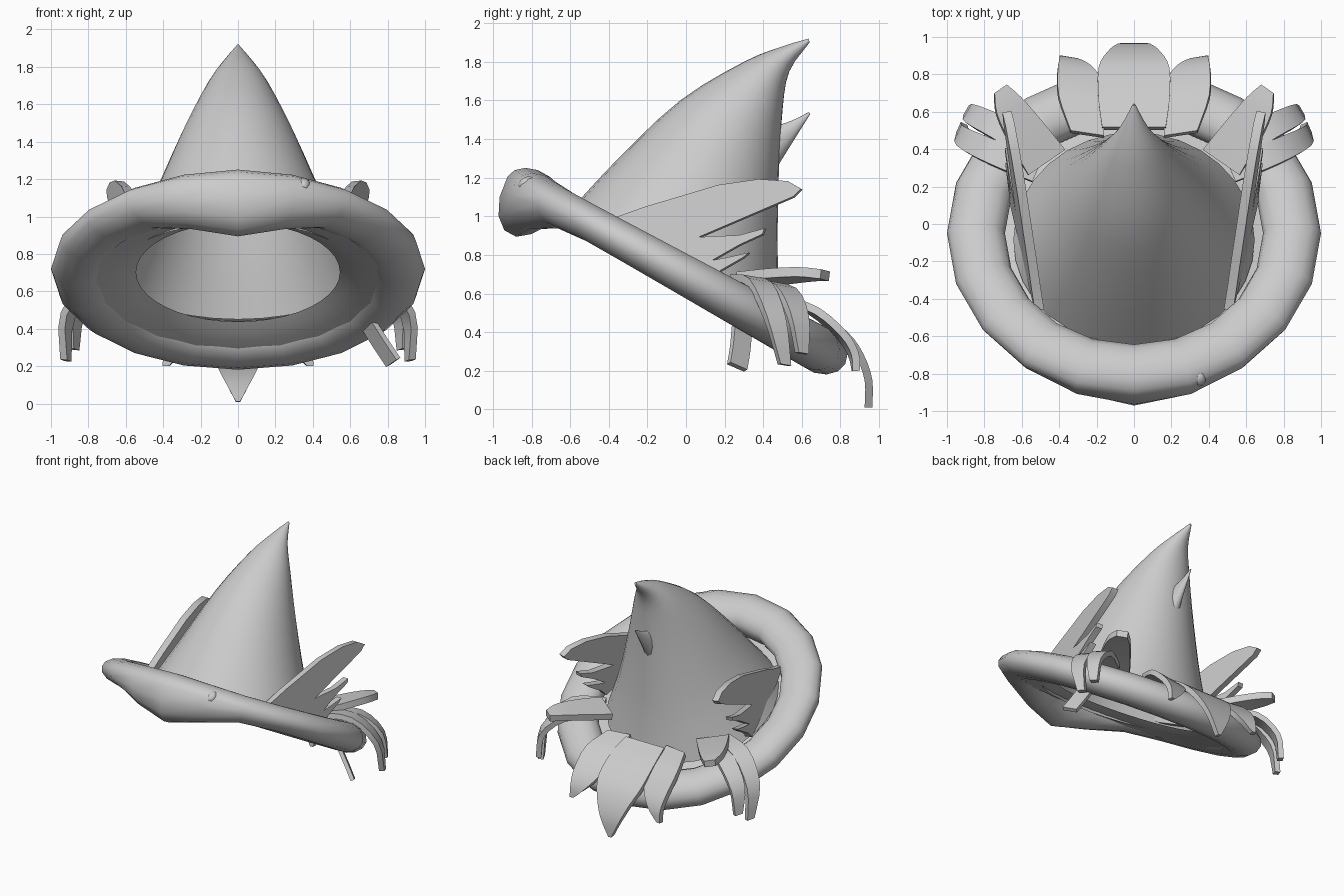
import bpy, bmesh, math
from mathutils import Vector, Matrix

if "Cube" in bpy.data.objects:
    bpy.data.objects.remove(bpy.data.objects["Cube"])

grey = bpy.data.materials.new("plain_grey")
grey.use_nodes = True
grey.diffuse_color = (0.6, 0.6, 0.6, 1)
grey.node_tree.nodes["Principled BSDF"].inputs["Base Color"].default_value = (0.6, 0.6, 0.6, 1)

# Frame of the tilted brim: backward along the brim, and its normal
TILT = math.radians(29)
CENTRE = Vector((0, -0.05, 0.72))
ALONG = Vector((0, math.cos(TILT), -math.sin(TILT)))
NORMAL = Vector((0, math.sin(TILT), math.cos(TILT)))


def on_brim(angle, radius, height):
    """Point in the brim's frame; angle 0 is the front."""
    return (CENTRE + Vector((radius * math.sin(angle), 0, 0))
            - ALONG * radius * math.cos(angle) + NORMAL * height)


def finish(name, bm, angle=40, thickness=0):
    bmesh.ops.recalc_face_normals(bm, faces=bm.faces)
    mesh = bpy.data.meshes.new(name)
    bm.to_mesh(mesh)
    bm.free()
    mesh.materials.append(grey)
    obj = bpy.data.objects.new(name, mesh)
    bpy.context.collection.objects.link(obj)
    bpy.ops.object.select_all(action="DESELECT")
    obj.select_set(True)
    bpy.context.view_layer.objects.active = obj
    if thickness:
        mod = obj.modifiers.new("thickness", "SOLIDIFY")
        mod.thickness = thickness
        mod.offset = 0
        bpy.ops.object.modifier_apply(modifier=mod.name)
    bpy.ops.object.shade_smooth_by_angle(angle=math.radians(angle))


def loft(bm, rings, close_rings=True, close_path=False):
    rows = [[bm.verts.new(p) for p in ring] for ring in rings]
    pairs = list(zip(rows, rows[1:]))
    if close_path:
        pairs.append((rows[-1], rows[0]))
    count = len(rows[0])
    for a, b in pairs:
        for i in range(count if close_rings else count - 1):
            j = (i + 1) % count
            bm.faces.new((a[i], a[j], b[j], b[i]))
    return rows


def smooth_path(points, steps=3):
    """Catmull-Rom interpolation through points of any dimension."""
    pts = [Vector(p) for p in points]
    pts = [2 * pts[0] - pts[1]] + pts + [2 * pts[-1] - pts[-2]]
    out = []
    for a, b, c, d in zip(pts, pts[1:], pts[2:], pts[3:]):
        for k in range(steps):
            t = k / steps
            out.append(0.5 * (2 * b + (c - a) * t + (2 * a - 5 * b + 4 * c - d) * t * t
                              + (3 * b - a - 3 * c + d) * t ** 3))
    return out + [pts[-2]]


# Brim: oval tube in a ring, thicker at the back and swelling down at the front
def brim():
    rings = []
    for i in range(20):
        a = math.tau * i / 20
        swell = math.exp(-(min(a, math.tau - a) / 0.43) ** 2)
        thick = 0.104 - 0.017 * math.cos(a)
        ring = []
        for k in range(14):
            t = math.tau * k / 14
            n = thick * math.sin(t) * (1 + swell * (0.25 if math.sin(t) > 0 else 1.95))
            ring.append(on_brim(a, 0.845 + 0.155 * math.cos(t), n))
        rings.append(ring)
    bm = bmesh.new()
    loft(bm, rings, close_path=True)
    finish("brim", bm, 60)


# Inner band: flange under the crown that narrows the opening
def inner_band():
    profile = [(0.545, -0.02), (0.6, -0.045), (0.67, -0.068), (0.77, -0.087)]
    bm = bmesh.new()
    loft(bm, [[on_brim(math.tau * k / 40, r, n) for k in range(40)] for r, n in profile])
    finish("inner_band", bm, 60)


# Crown: leaning cone, each row is front y, front z, back y, back z, half width
def crown():
    rows = [(-0.66, 0.965, 0.49, 0.45, 0.645), (-0.36, 1.29, 0.475, 0.8, 0.47),
            (-0.03, 1.6, 0.48, 1.2, 0.31), (0.3, 1.8, 0.5, 1.55, 0.17),
            (0.5, 1.88, 0.535, 1.75, 0.075), (0.635, 1.92, 0.64, 1.9, 0.008)]
    rings = []
    for fy, fz, by, bz, w in smooth_path(rows):
        front, back = Vector((0, fy, fz)), Vector((0, by, bz))
        mid, half = (front + back) / 2, (back - front) / 2
        rings.append([mid + half * math.cos(math.tau * k / 32)
                      + Vector((w * math.sin(math.tau * k / 32), 0, 0)) for k in range(32)])
    bm = bmesh.new()
    bm.faces.new(loft(bm, rings)[-1])
    finish("crown", bm, 50)


# Thorn: small upturned spike on the back of the crown, rows are y, z, radius
def thorn():
    path = smooth_path([(0.4, 1.35, 0.12), (0.48, 1.4, 0.075), (0.57, 1.47, 0.033), (0.64, 1.535, 0.006)])
    bm = bmesh.new()
    rows = loft(bm, [[Vector((0.55 * r * math.cos(math.tau * k / 12),
                              y - 0.6 * r * math.sin(math.tau * k / 12),
                              z + 0.8 * r * math.sin(math.tau * k / 12))) for k in range(12)]
                     for y, z, r in path])
    bm.faces.new(rows[-1])
    finish("back_thorn", bm, 60)


# Ribbon: flat strip, each path point is x, y, z, half width
def ribbon(name, points, side, thickness=0.04):
    across = Vector(side).normalized()
    bm = bmesh.new()
    loft(bm, [[p.xyz - across * p.w, p.xyz + across * p.w] for p in smooth_path(points)], close_rings=False)
    finish(name, bm, 35, thickness)


# Wing: three-pointed flat plate at the side, outline in y, z
WING = [(-0.46, 0.97), (-0.34, 1.0), (-0.2, 1.05), (-0.03, 1.1), (0.17, 1.16), (0.38, 1.19),
        (0.53, 1.18), (0.6, 1.14), (0.56, 1.1), (0.35, 1.01), (0.07, 0.89), (0.28, 0.9),
        (0.41, 0.935), (0.4, 0.905), (0.28, 0.85), (0.14, 0.77), (0.22, 0.785), (0.33, 0.81),
        (0.3, 0.785), (0.17, 0.71), (0.12, 0.66), (-0.34, 0.88)]


def wing(name, s):
    bm = bmesh.new()
    bm.faces.new([bm.verts.new((s * (0.595 + 0.18 * y - 0.1 * (z - 0.9)), y, z)) for y, z in WING])
    finish(name, bm, 30, 0.05)


brim()
inner_band()
crown()
thorn()

for label, s in (("left", 1), ("right", -1)):
    wing(label + "_wing", s)
    # Side tuft: one strip pointing back, two draped over the brim
    ribbon(label + "_tuft_upper", [(s * 0.47, 0.33, 0.67, 0.12), (s * 0.58, 0.49, 0.69, 0.105),
                                   (s * 0.67, 0.63, 0.7, 0.08), (s * 0.715, 0.72, 0.695, 0.04)],
           (0.82, -0.57 * s, 0.15 * s), 0.05)
    ribbon(label + "_tuft_rear", [(s * 0.52, 0.37, 0.65, 0.06), (s * 0.72, 0.51, 0.62, 0.065),
                                  (s * 0.86, 0.58, 0.48, 0.055), (s * 0.88, 0.6, 0.29, 0.03)],
           (-0.5 * s, 0.85, -0.15))
    ribbon(label + "_tuft_front", [(s * 0.52, 0.28, 0.67, 0.06), (s * 0.75, 0.38, 0.65, 0.065),
                                   (s * 0.91, 0.46, 0.47, 0.055), (s * 0.92, 0.51, 0.23, 0.03)],
           (-0.4 * s, 0.9, -0.15))
    # Back frill, outer points
    ribbon(label + "_frill", [(s * 0.25, 0.48, 0.58, 0.09), (s * 0.285, 0.66, 0.51, 0.12),
                              (s * 0.3, 0.8, 0.39, 0.11), (s * 0.335, 0.865, 0.29, 0.065),
                              (s * 0.385, 0.88, 0.2, 0.015)], (1, 0.15 * s, 0))

# Back frill, middle point
ribbon("middle_frill", [(0, 0.51, 0.58, 0.17), (0, 0.66, 0.51, 0.19), (0, 0.82, 0.39, 0.19),
                        (0, 0.9, 0.28, 0.145), (0, 0.945, 0.15, 0.085), (0, 0.945, 0.01, 0.012)], (1, 0, 0))

# Loose strip hanging under the left of the brim
ribbon("hanging_strip", [(0.7, 0.29, 0.42, 0.055), (0.77, 0.28, 0.31, 0.055), (0.83, 0.265, 0.22, 0.055)],
       (0.5, -0.8, 0.35), 0.03)

# Stud on the front of the brim
bm = bmesh.new()
place = Matrix.Translation((0.35, -0.825, 1.17)) @ Matrix.Rotation(TILT, 4, "X")
bmesh.ops.create_uvsphere(bm, u_segments=12, v_segments=8, radius=0.037,
                          matrix=place @ Matrix.Diagonal((0.95, 1.25, 0.9, 1)))
finish("brim_stud", bm, 60)
